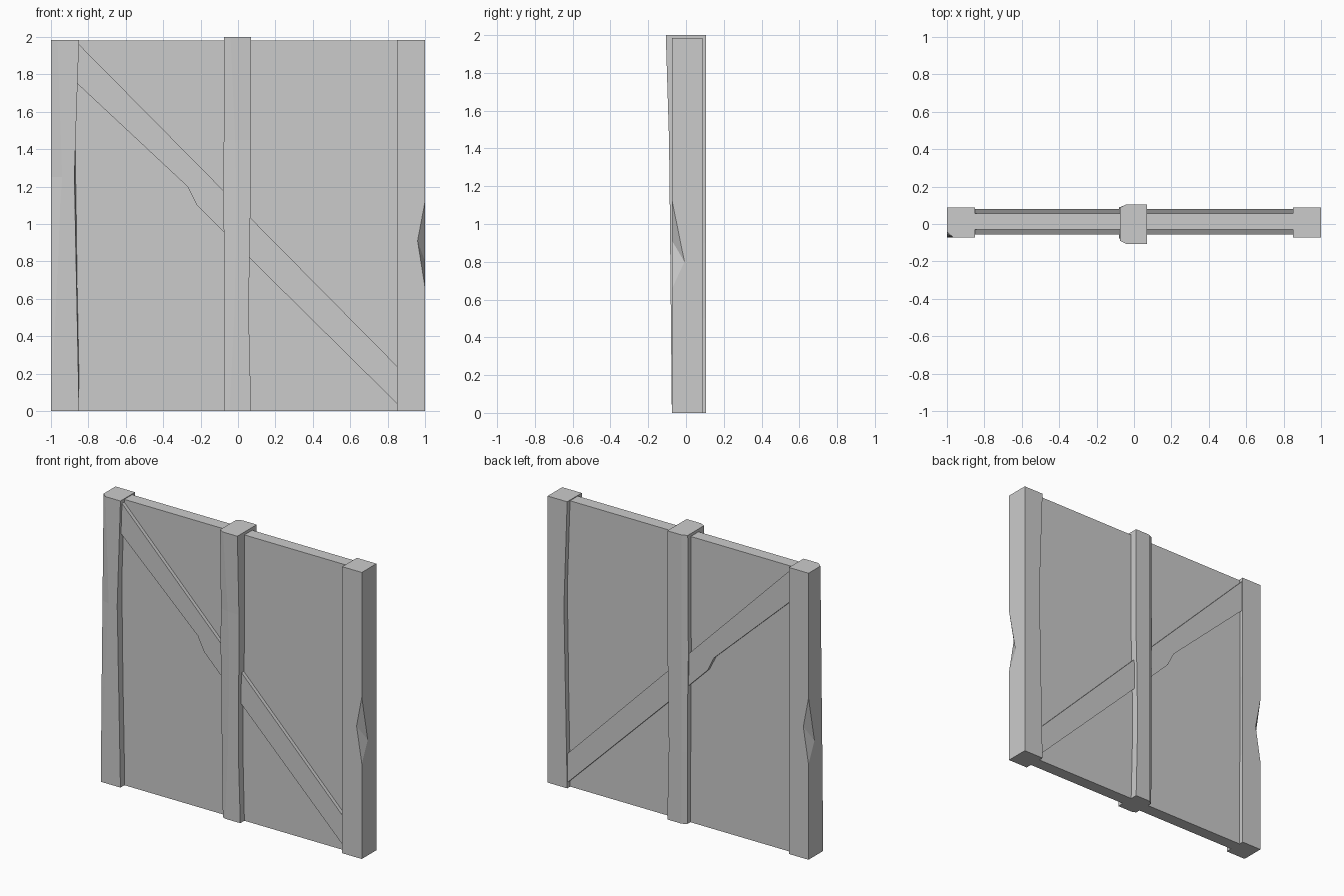
import bpy, bmesh

if "Cube" in bpy.data.objects:
    bpy.data.objects.remove(bpy.data.objects["Cube"])


def loft(name, rings):
    """Skin matching rings of points, bottom to top, and cap both ends."""
    bm = bmesh.new()
    vs = [[bm.verts.new(p) for p in ring] for ring in rings]
    n = len(rings[0])
    for a, b in zip(vs, vs[1:]):
        for i in range(n):
            j = (i + 1) % n
            bm.faces.new((a[i], a[j], b[j], b[i]))
    bm.faces.new(vs[0][::-1])
    bm.faces.new(vs[-1])
    bmesh.ops.remove_doubles(bm, verts=bm.verts, dist=0.0005)
    bmesh.ops.recalc_face_normals(bm, faces=bm.faces)
    me = bpy.data.meshes.new(name)
    bm.to_mesh(me)
    bm.free()
    ob = bpy.data.objects.new(name, me)
    bpy.context.collection.objects.link(ob)
    return ob


def slab(name, outline, y0, y1):
    """Extrude an x-z outline along y."""
    return loft(name, [[(x, y, z) for x, z in outline] for y in (y0, y1)])


YF, YB, TOP = -0.073, 0.087, 1.985


def side_post(name, worn, turned):
    # z, inner front x, front chamfer (x, y), notch flag
    levels = [(0, -0.85, 0, 0, 0), (0.66, -0.863, 0.03, 0.008, 0),
              (0.85, -0.867, 0.04, 0.012, 1), (1.12, -0.872, 0.05, 0.016, 0),
              (1.25, -0.875, 0.06, 0.018, 0), (TOP, -0.85, 0.035, 0.03, 0)]
    rings = []
    for z, xi, cx, cy, notch in levels:
        cx, cy = cx * worn, cy * worn
        rings.append([(-1, YF + cy, z), (-1 + cx, YF, z), (xi, YF, z), (-0.85, YB, z),
                      (-1 + 0.04 * notch, YB, 0.91 if notch else z),
                      (-1, YB - 0.065 * notch, 0.8 if notch else z)])
    if turned:  # half turn about the post line's centre
        rings = [[(-x, YF + YB - y, z) for x, y, z in r] for r in rings]
    return loft(name, rings)


# Side posts: the right one is the left one turned round
side_post("left_post", 1, False)
side_post("right_post", 0, True)

# Centre post, leaning slightly and with worn left corners
rings = []
for z, xl, xr, yf, dy, xc in [(0, -0.072, 0.07, -0.075, 0.012, -0.045),
                              (0.5, -0.075, 0.058, -0.08, 0.01, -0.02),
                              (0.9, -0.075, 0.062, -0.084, 0.01, -0.01),
                              (1.2, -0.08, 0.07, -0.087, 0.01, -0.01),
                              (1.45, -0.076, 0.07, -0.09, 0.012, -0.015),
                              (2.0, -0.075, 0.07, -0.107, 0.018, -0.04)]:
    rings.append([(xl, yf + dy, z), (xc, yf, z), (xr, yf, z),
                  (xr, 0.105, z), (-0.04, 0.105, z), (xl, 0.088, z)])
loft("centre_post", rings)

# Wall panel between the posts
slab("wall_panel", [(-0.93, 0), (0.93, 0), (0.93, 1.98), (-0.93, 1.98)], -0.03, 0.055)

# Diagonal brace with a chipped lower edge
slab("diagonal_brace", [(-0.88, 1.97), (-0.88, 1.77), (-0.27, 1.2), (-0.22, 1.1),
                        (0.06, 0.82), (0.88, 0.01), (0.88, 0.21), (-0.86, 1.97)],
     -0.055, 0.08)
